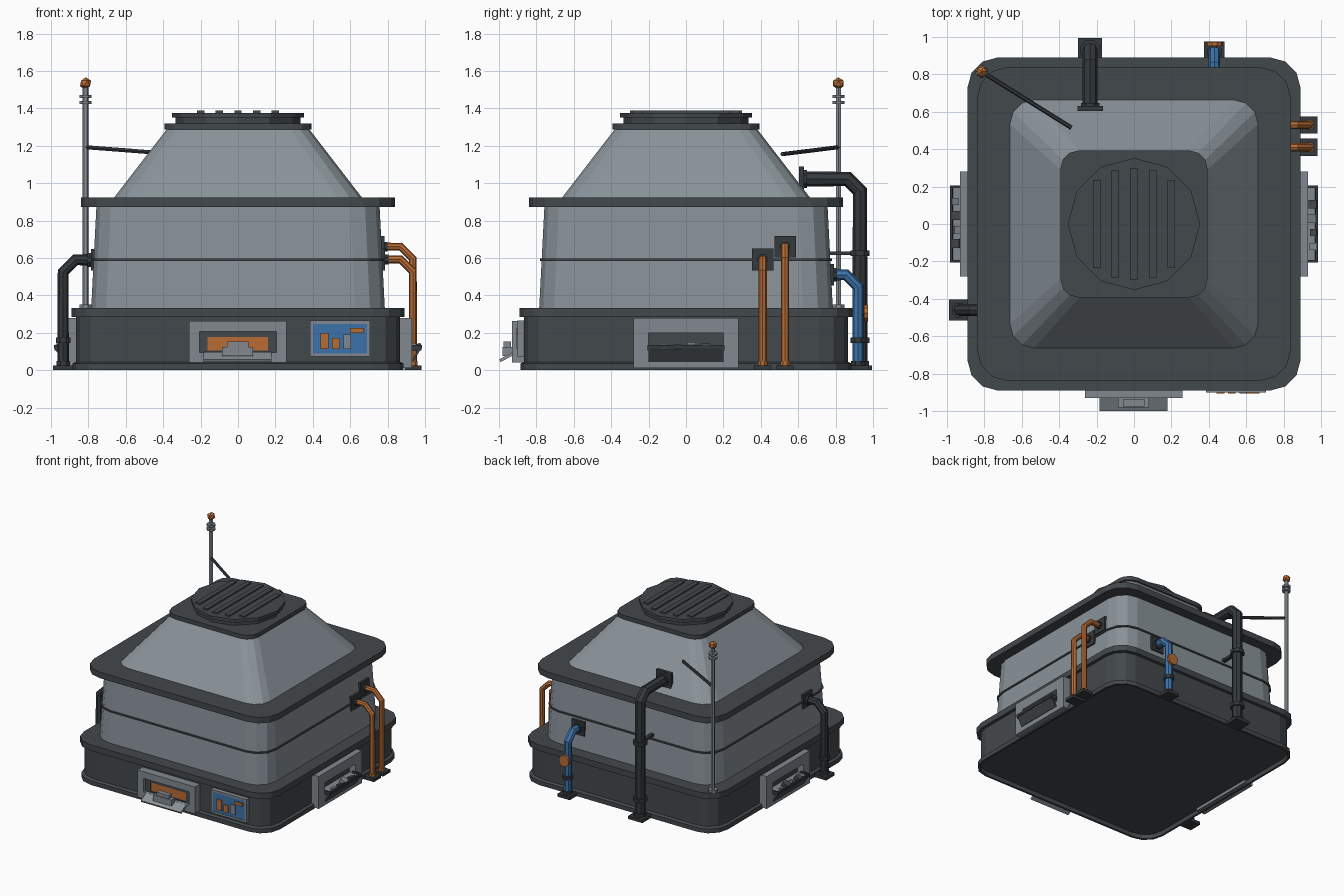
import bpy, bmesh, math, random
from mathutils import Vector, Matrix

random.seed(4)
cube = bpy.data.objects.get("Cube")
if cube:
    bpy.data.objects.remove(cube, do_unlink=True)


def material(name, color):
    m = bpy.data.materials.new(name)
    m.use_nodes = True
    m.diffuse_color = (*color, 1)
    m.node_tree.nodes["Principled BSDF"].inputs["Base Color"].default_value = (*color, 1)
    return m


WALL = material("wall grey", (0.25, 0.29, 0.32))
DARK = material("dark slate", (0.055, 0.065, 0.072))
BLACK = material("pipe charcoal", (0.034, 0.041, 0.046))
METAL = material("panel grey", (0.22, 0.25, 0.275))
ORANGE = material("copper orange", (0.48, 0.15, 0.035))
BLUE = material("pipe blue", (0.045, 0.17, 0.40))


def finish(name, bm, mat):
    bmesh.ops.recalc_face_normals(bm, faces=bm.faces)
    me = bpy.data.meshes.new(name)
    bm.to_mesh(me)
    bm.free()
    me.materials.append(mat)
    ob = bpy.data.objects.new(name, me)
    bpy.context.collection.objects.link(ob)
    return ob


def loft(name, rings, mat, seg=3):
    """Stack of rounded squares given as (half size, corner radius, z)."""
    bm = bmesh.new()
    loops = []
    for half, r, z in rings:
        loop = []
        for q in range(4):
            corner = Matrix.Rotation(q * math.pi / 2, 3, 'Z') @ Vector((half - r, half - r, z))
            for s in range(seg + 1):
                a = (q + s / seg) * math.pi / 2
                loop.append(bm.verts.new(corner + Vector((math.cos(a), math.sin(a), 0)) * r))
        loops.append(loop)
    for low, high in zip(loops, loops[1:]):
        for i in range(len(low)):
            j = (i + 1) % len(low)
            bm.faces.new((low[i], low[j], high[j], high[i]))
    bm.faces.new(loops[0])
    bm.faces.new(loops[-1])
    return finish(name, bm, mat)


def box(name, lo, hi, mat, place=Matrix(), tilt=0):
    """Box between two corners, tilted about its own x axis, then placed."""
    lo, hi = Vector(lo), Vector(hi)
    bm = bmesh.new()
    bmesh.ops.create_cube(bm, size=1)
    m = place @ Matrix.Translation((lo + hi) / 2) @ Matrix.Rotation(tilt, 4, 'X') @ Matrix.Diagonal((*(hi - lo), 1))
    bm.transform(m)
    return finish(name, bm, mat)


def rod(name, a, b, r, mat, sides=8):
    a, b = Vector(a), Vector(b)
    bm = bmesh.new()
    bmesh.ops.create_cone(bm, cap_ends=True, segments=sides, radius1=r, radius2=r, depth=(b - a).length)
    bm.transform(Matrix.Translation((a + b) / 2) @ (b - a).to_track_quat('Z', 'Y').to_matrix().to_4x4()
                 @ Matrix.Rotation(math.pi / sides, 4, 'Z'))
    return finish(name, bm, mat)


def frame(name, x0, x1, z0, z1, border, back, front, mat, place):
    """Four bars around a rectangular opening."""
    box(name + "_left", (x0, front, z0), (x0 + border, back, z1), mat, place)
    box(name + "_right", (x1 - border, front, z0), (x1, back, z1), mat, place)
    box(name + "_top", (x0 + border, front, z1 - border), (x1 - border, back, z1), mat, place)
    box(name + "_bottom", (x0 + border, front, z0), (x1 - border, back, z0 + border), mat, place)


def pipe(name, along, wall, out, height, r, mat, yaw, flange=0.058, fit=BLACK, collars=(0.16,), bend=0.065):
    """Pipe leaving a wall, turning down through a chamfer and ending on a foot; local -y points outwards."""
    M = Matrix.Rotation(yaw, 4, 'Z')
    path = [(along, -wall, height), (along, bend - out, height), (along, -out, height - bend), (along, -out, 0.01)]
    curve = bpy.data.curves.new(name, 'CURVE')
    curve.dimensions = '3D'
    curve.bevel_depth = r
    curve.bevel_resolution = 2
    curve.use_fill_caps = True
    line = curve.splines.new('POLY')
    line.use_smooth = False
    line.points.add(len(path) - 1)
    for p, co in zip(line.points, path):
        p.co = (*(M @ Vector(co)), 1)
    curve.materials.append(mat)
    bpy.context.collection.objects.link(bpy.data.objects.new(name, curve))
    box(name + "_flange", (along - flange, -wall - 0.012, height - flange),
        (along + flange, -wall + 0.015, height + flange), BLACK, M)
    rod(name + "_neck", M @ Vector((along, -wall, height)), M @ Vector((along, -wall - 0.03, height)), r * 1.3, BLACK)
    f = r + 0.024
    box(name + "_foot", (along - f, -out - f, 0), (along + f, -out + f, 0.025), BLACK, M)
    rod(name + "_foot_ring", M @ Vector((along, -out, 0.02)), M @ Vector((along, -out, 0.05)), r * 1.25, fit)
    for z in collars:
        rod(name + "_collar", M @ Vector((along, -out, z - 0.014)), M @ Vector((along, -out, z + 0.014)), r * 1.35, fit)


# Main body, with a shallow recess under the base
loft("base", [(0.868, 0.155, 0.035), (0.868, 0.155, 0), (0.885, 0.165, 0), (0.885, 0.165, 0.035),
              (0.865, 0.155, 0.045), (0.865, 0.155, 0.285)], DARK)
loft("base_rim", [(0.891, 0.165, 0.285), (0.891, 0.165, 0.333)], DARK)
loft("walls", [(0.785, 0.16, 0.33), (0.757, 0.155, 0.875)], WALL)
loft("wall_seam", [(0.781, 0.16, 0.584), (0.781, 0.16, 0.596)], DARK)
loft("eave", [(0.84, 0.17, 0.873), (0.84, 0.17, 0.922)], DARK)
loft("roof", [(0.665, 0.13, 0.92), (0.378, 0.1, 1.292)], WALL)
loft("roof_cap", [(0.394, 0.1, 1.287), (0.394, 0.1, 1.32)], DARK)

# Round vent with slats
rod("vent_neck", (0, 0, 1.315), (0, 0, 1.352), 0.335, DARK, 12).rotation_euler.z = math.pi / 12
rod("vent_lid", (0, 0, 1.35), (0, 0, 1.376), 0.353, DARK, 12).rotation_euler.z = math.pi / 12
for x, half in ((-0.2, 0.235), (-0.1, 0.285), (0, 0.3), (0.1, 0.285), (0.2, 0.235)):
    box("vent_slat", (x - 0.02, -half, 1.37), (x + 0.02, half, 1.387), DARK)

# Mast with brace and lamp
mast = Vector((-0.815, 0.815, 0))
up = Vector((0, 0, 1))
rod("mast_foot", mast + up * 0.33, mast + up * 0.352, 0.036, METAL)
rod("mast", mast + up * 0.34, mast + up * 1.52, 0.0155, WALL, 6)
for z in (1.43, 1.462):
    rod("mast_ring", mast + up * (z - 0.008), mast + up * (z + 0.008), 0.034, METAL)
rod("mast_brace", mast + up * 1.192, (-0.335, 0.515, 1.155), 0.012, BLACK, 6)
bm = bmesh.new()
bmesh.ops.create_icosphere(bm, subdivisions=1, radius=0.033)
bm.transform(Matrix.Translation(mast + up * 1.533))
finish("mast_lamp", bm, ORANGE)

# Pipes
RIGHT, LEFT, BACK = math.pi / 2, -math.pi / 2, math.pi
pipe("low_copper_pipe", 0.41, 0.775, 0.935, 0.592, 0.022, ORANGE, RIGHT, fit=ORANGE, collars=())
pipe("high_copper_pipe", 0.53, 0.77, 0.935, 0.66, 0.022, ORANGE, RIGHT, fit=ORANGE, collars=())
pipe("left_pipe", 0.46, 0.775, 0.935, 0.59, 0.031, BLACK, LEFT)
pipe("blue_pipe", -0.43, 0.778, 0.92, 0.51, 0.031, BLUE, BACK)
pipe("exhaust_pipe", 0.235, 0.618, 0.93, 1.022, 0.041, BLACK, BACK, flange=0.068, collars=(0.16, 0.625))
box("exhaust_bracket", (-0.25, 0.76, 0.615), (-0.22, 0.93, 0.635), BLACK)
rod("valve_stem", (0.43, 0.92, 0.305), (0.43, 0.96, 0.305), 0.014, BLACK)
rod("valve_wheel", (0.43, 0.953, 0.305), (0.43, 0.973, 0.305), 0.046, ORANGE, 10)

# Side hoppers with rubble
for side, yaw in (("right", RIGHT), ("left", LEFT)):
    M = Matrix.Rotation(yaw, 4, 'Z')
    frame(side + "_hopper_frame", -0.28, 0.28, 0.012, 0.278, 0.08, -0.85, -0.93, METAL, M)
    box(side + "_hopper_back", (-0.2, -0.875, 0.09), (0.2, -0.85, 0.2), DARK, M)
    box(side + "_hopper_floor", (-0.2, -0.975, 0.108), (0.2, -0.87, 0.118), METAL, M)
    box(side + "_hopper_tray", (-0.2, -0.961, 0.042), (0.2, -0.949, 0.13), DARK, M, math.radians(30))
    box(side + "_hopper_lip", (-0.205, -0.984, 0.115), (0.205, -0.97, 0.135), BLACK, M)
    for x in (-0.205, 0.193):
        box(side + "_hopper_cheek", (x, -0.98, 0.105), (x + 0.012, -0.9, 0.135), BLACK, M)
    for i in range(4):
        x = -0.12 + i * 0.075
        y = -0.952 + random.uniform(-0.012, 0.012)
        s = random.uniform(0.018, 0.026)
        box(side + "_rubble", (x - s, y - s, 0.11), (x + s, y + s, 0.118 + s), (METAL, DARK)[i % 2], M,
            random.uniform(-0.7, 0.7))

# Front furnace hatch
I = Matrix()
frame("hatch_frame", -0.262, 0.26, 0.04, 0.262, 0.055, -0.85, -0.93, METAL, I)
frame("hatch_lining", -0.207, 0.205, 0.06, 0.222, 0.045, -0.85, -0.905, DARK, I)
box("hatch_glow", (-0.165, -0.9, 0.08), (0.162, -0.86, 0.18), ORANGE)
box("hatch_tray", (-0.185, -1.0, 0.062), (0.18, -0.917, 0.078), WALL, I, math.radians(28))
box("hatch_ingot", (-0.085, -0.98, 0.075), (0.08, -0.93, 0.125), METAL)
box("hatch_ingot_top", (-0.06, -0.975, 0.125), (0.055, -0.935, 0.152), METAL)

# Front display with bars
frame("display_frame", 0.385, 0.707, 0.072, 0.265, 0.017, -0.86, -0.9, METAL, I)
box("display_screen", (0.4, -0.896, 0.085), (0.692, -0.86, 0.25), BLUE)
for x0, x1, z0, z1, mat in ((0.44, 0.483, 0.112, 0.2, ORANGE), (0.503, 0.543, 0.112, 0.172, ORANGE),
                            (0.563, 0.605, 0.112, 0.192, METAL), (0.6, 0.672, 0.2, 0.225, ORANGE)):
    box("display_bar", (x0, -0.905, z0), (x1, -0.896, z1), mat)
